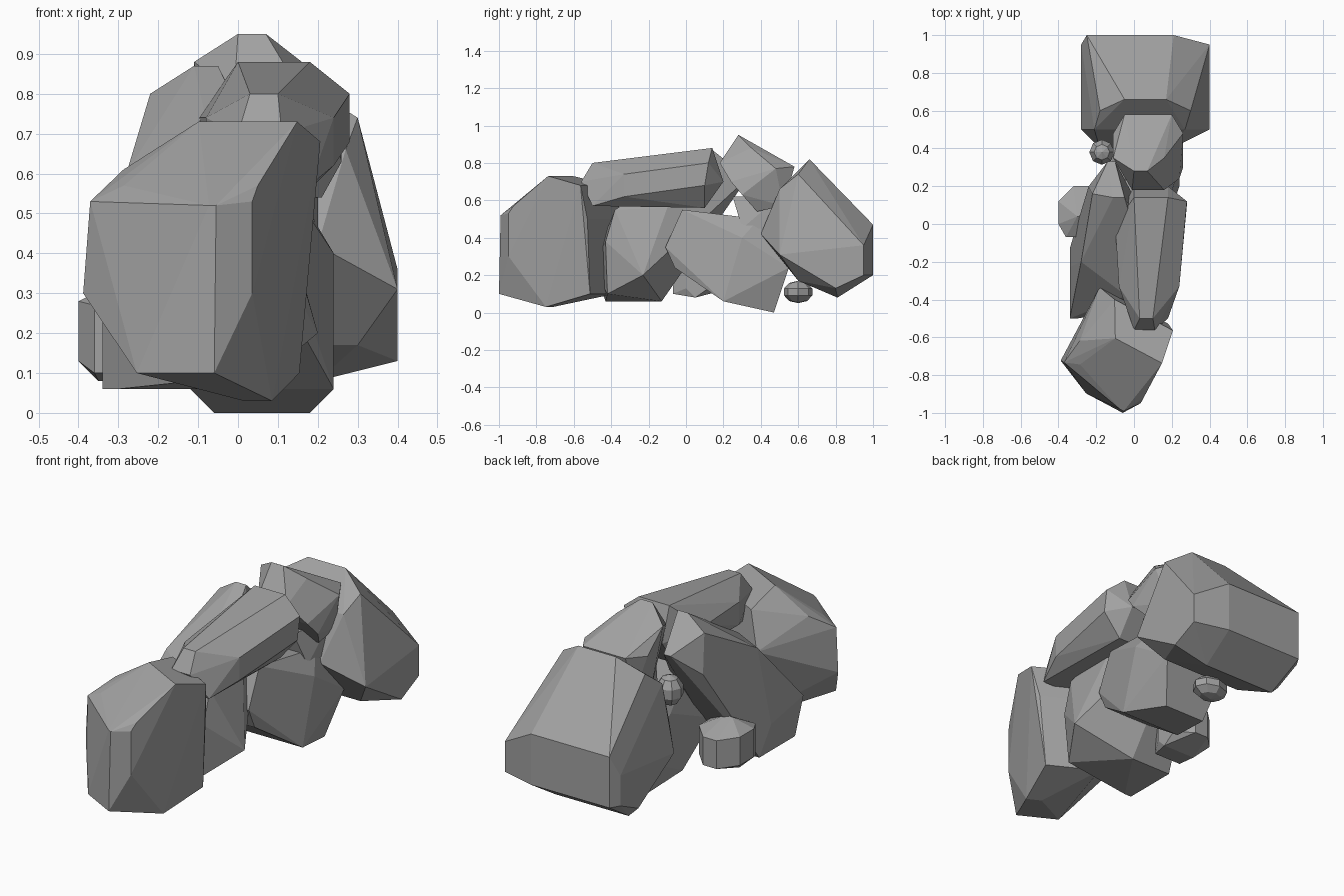
import bpy
import bmesh
from math import radians
from mathutils import Matrix, Vector

# Remove only the default cube
default_cube = bpy.data.objects.get("Cube")
if default_cube:
    bpy.data.objects.remove(default_cube, do_unlink=True)

# One plain stone colour for the whole pile
stone = bpy.data.materials.new("stone_grey")
stone.use_nodes = True
stone.diffuse_color = (.36, .36, .36, 1)
shader = next(node for node in stone.node_tree.nodes if node.type == "BSDF_PRINCIPLED")
shader.inputs["Base Color"].default_value = stone.diffuse_color
shader.inputs["Roughness"].default_value = .9


def ridge(span, y, z, left_inset=0, right_inset=None):
    """Two ends of a ridge across the rock, drawn in from its left and right limits."""
    if right_inset is None:
        right_inset = left_inset
    start, end = span
    return Vector((start + left_inset, y, z)), Vector((end - right_inset, y, z))


def rock(name, span, ridges, placement=Matrix.Identity(4)):
    """Chiselled rock: the convex hull over its ridges, with nearly level facets merged."""
    bm = bmesh.new()
    for row in ridges:
        for point in ridge(span, *row):
            bm.verts.new(placement @ point)
    hull = bmesh.ops.convex_hull(bm, input=bm.verts[:])
    inside = set(hull["geom_interior"]) | set(hull["geom_unused"])
    loose_points = [part for part in inside if isinstance(part, bmesh.types.BMVert)]
    bmesh.ops.delete(bm, geom=loose_points, context="VERTS")
    bmesh.ops.dissolve_limit(bm, angle_limit=radians(4), verts=bm.verts[:], edges=bm.edges[:])
    bmesh.ops.recalc_face_normals(bm, faces=bm.faces[:])
    mesh = bpy.data.meshes.new(name)
    bm.to_mesh(mesh)
    bm.free()
    mesh.materials.append(stone)
    bpy.context.scene.collection.objects.link(bpy.data.objects.new(name, mesh))


def pebble(name, centre, radii):
    """Small flat-faceted stone."""
    bpy.ops.mesh.primitive_uv_sphere_add(segments=8, ring_count=5, location=centre, scale=radii)
    item = bpy.context.object
    item.name = name
    item.data.materials.append(stone)


# Tall boulder at the front, turned on its base
turned = Matrix.Translation((-.1, -.65, 0)) @ Matrix.Rotation(radians(-28), 4, "Z")
rock("front_boulder", (-.22, .26), [
    (-.2, .53, .02, 0),
    (-.2, .3),
    (-.28, .52, .4, .06),
    (-.29, .1, .2, .06),
    (-.17, .57, .1, 0),
    (-.06, .61, .04, 0),
    (.04, .73, .2, 0),
    (.22, .68, .1, .03),
    (.24, .5, 0, .07),
    (.24, .1, .1),
    (0, .03, .35, .05),
], turned)

# Long slab lying along the top
rock("top_slab", (-.1, .28), [
    (.14, .88, .1),
    (.12, .8, .2, 0),
    (.1, .68, .1, 0),
    (.2, .7, .1),
    (0, .74, 0, .1),
    (.1, .56, .1),
    (-.5, .8, .13, .18),
    (-.33, .74, .02, .04),
    (-.33, .62, .02, .04),
    (-.56, .7, .1, .17),
    (-.5, .57, .1),
])

# Rock capping the back of the slab
rock("cap_rock", (-.11, .26), [
    (.28, .95, .11, .19),
    (.35, .88, 0, .1),
    (.18, .8, .1),
    (.24, .7, .1, .02),
    (.3, .63, .1, 0),
    (.48, .77, 0),
    (.58, .78, .06),
    (.52, .57, .05),
    (.38, .54, .05),
])

# Large boulder at the back
rock("back_boulder", (-.28, .4), [
    (.66, .82, .23),
    (.6, .74, .1),
    (.5, .66, .07, .13),
    (1, .47, .03, .19),
    (1, .2, .03, .19),
    (.95, .36),
    (.95, .2),
    (.5, .31),
    (.4, .42, .1, .2),
    (.8, .13),
    (.81, .08, .05, .2),
    (.6, .17, .1),
])

# Leaning slab that fills the left side and the middle
rock("leaning_slab", (-.34, .2), [
    (.14, .87, .23, .25),
    (.33, .72, .2, .3),
    (.16, .8, .12, .3),
    (.2, .6, .1, .3),
    (-.2, .6, .06, .4),
    (-.5, .25, 0, .5),
    (-.23, .2),
    (-.13, .06, 0, .3),
    (-.43, .06, 0, .5),
    (-.42, .1, 0, .12),
    (-.43, .38, .3, .1),
    (-.38, .55, .3, .1),
    (-.1, .56, .3, .1),
])

# Blocky rock at the middle right
rock("middle_block", (-.12, .24), [
    (-.11, .35, .1),
    (-.02, .55, .1),
    (.39, .5, .06),
    (.3, .4),
    (.55, .24),
    (.47, 0, .06),
    (.2, .06),
    (-.06, .24, 0, .1),
])

# Wedge packed between the block, the cap and the back boulder
rock("inner_wedge", (-.05, .2), [
    (.25, .62, .05),
    (.3, .45),
    (.5, .45),
    (.5, .62),
])

# Low stone leaning against the left side
rock("left_stone", (-.4, -.16), [
    (-.07, .1, .04),
    (-.07, .27, .04),
    (0, .13),
    (0, .28),
    (.04, .33, .1),
    (.12, .13),
    (.12, .28),
    (.05, .08, .05, 0),
    (.2, .12, .08),
    (.2, .27, .08),
])

# Small stones wedged around the pile
pebble("low_stone", (0, .6, .11), (.1, .08, .06))
pebble("wedged_stone", (-.17, .38, .57), (.07, .07, .08))
